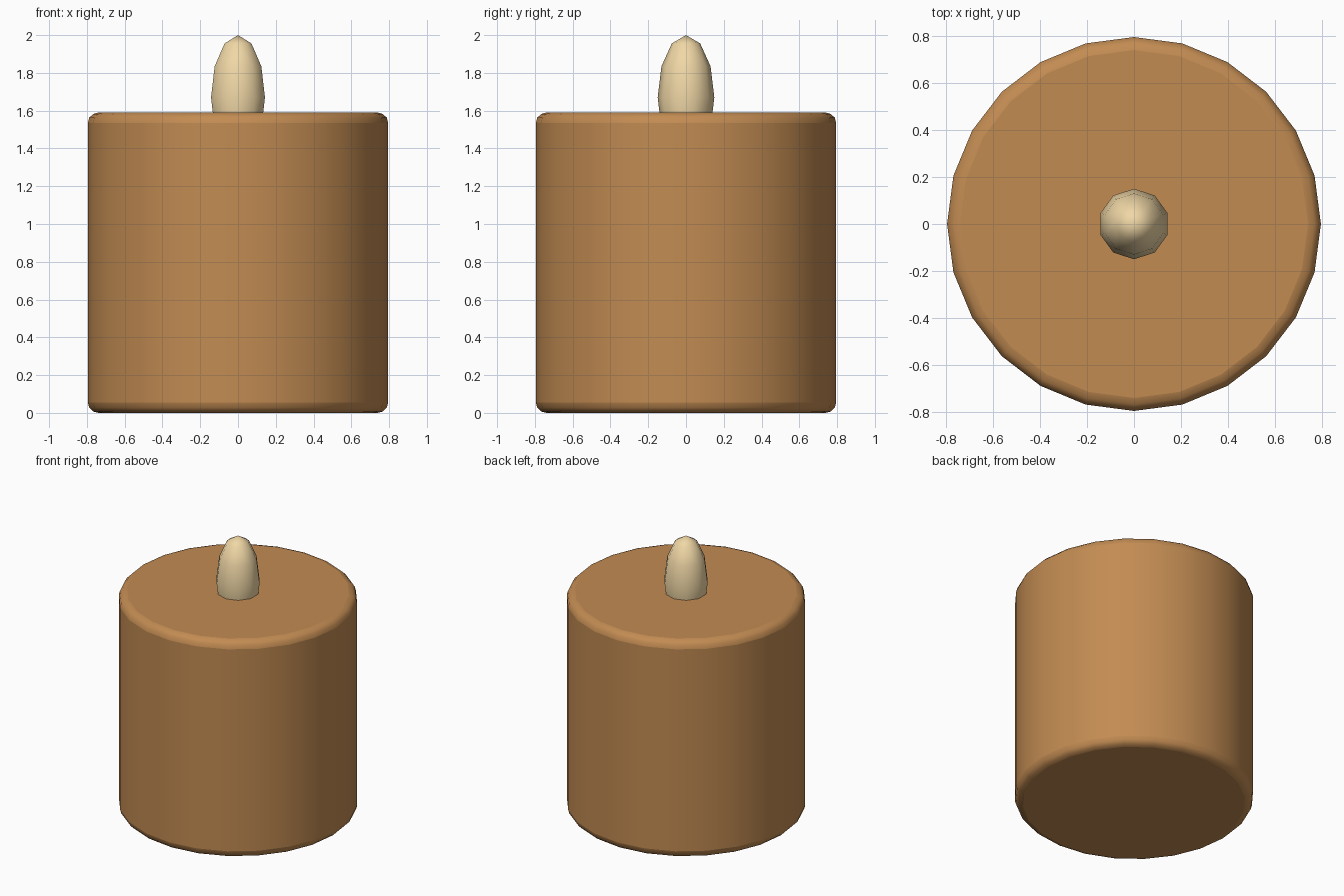
import bpy
import math

if "Cube" in bpy.data.objects:
    bpy.data.objects.remove(bpy.data.objects["Cube"])


def finish(obj, name, color, angle):
    """Name, colour and smooth-shade the active object."""
    obj.name = name
    bpy.ops.object.transform_apply(location=True, rotation=True, scale=True)
    bpy.ops.object.shade_smooth_by_angle(angle=math.radians(angle))
    mat = bpy.data.materials.new(name + "_material")
    mat.diffuse_color = color
    mat.use_nodes = True
    mat.node_tree.nodes["Principled BSDF"].inputs["Base Color"].default_value = mat.diffuse_color
    obj.data.materials.append(mat)
    return obj


# Wax body: 24-sided cylinder with rounded rims
R, H = 0.795, 1.59
bpy.ops.mesh.primitive_cylinder_add(vertices=24, radius=R, depth=H, location=(0, 0, H / 2))
body = finish(bpy.context.object, "candle_body", (0.54, 0.26, 0.085, 1), 50)
bevel = body.modifiers.new("rounded_rims", "BEVEL")
bevel.width = 0.055
bevel.segments = 3
bevel.limit_method = "ANGLE"
bevel.angle_limit = math.radians(40)

# Flame: stretched low-poly sphere sunk into the top
bpy.ops.mesh.primitive_uv_sphere_add(segments=10, ring_count=6, radius=1, location=(0, 0, 1.67))
flame = bpy.context.object
flame.scale = (0.15, 0.15, 0.33)
finish(flame, "flame", (0.87, 0.68, 0.38, 1), 80)
